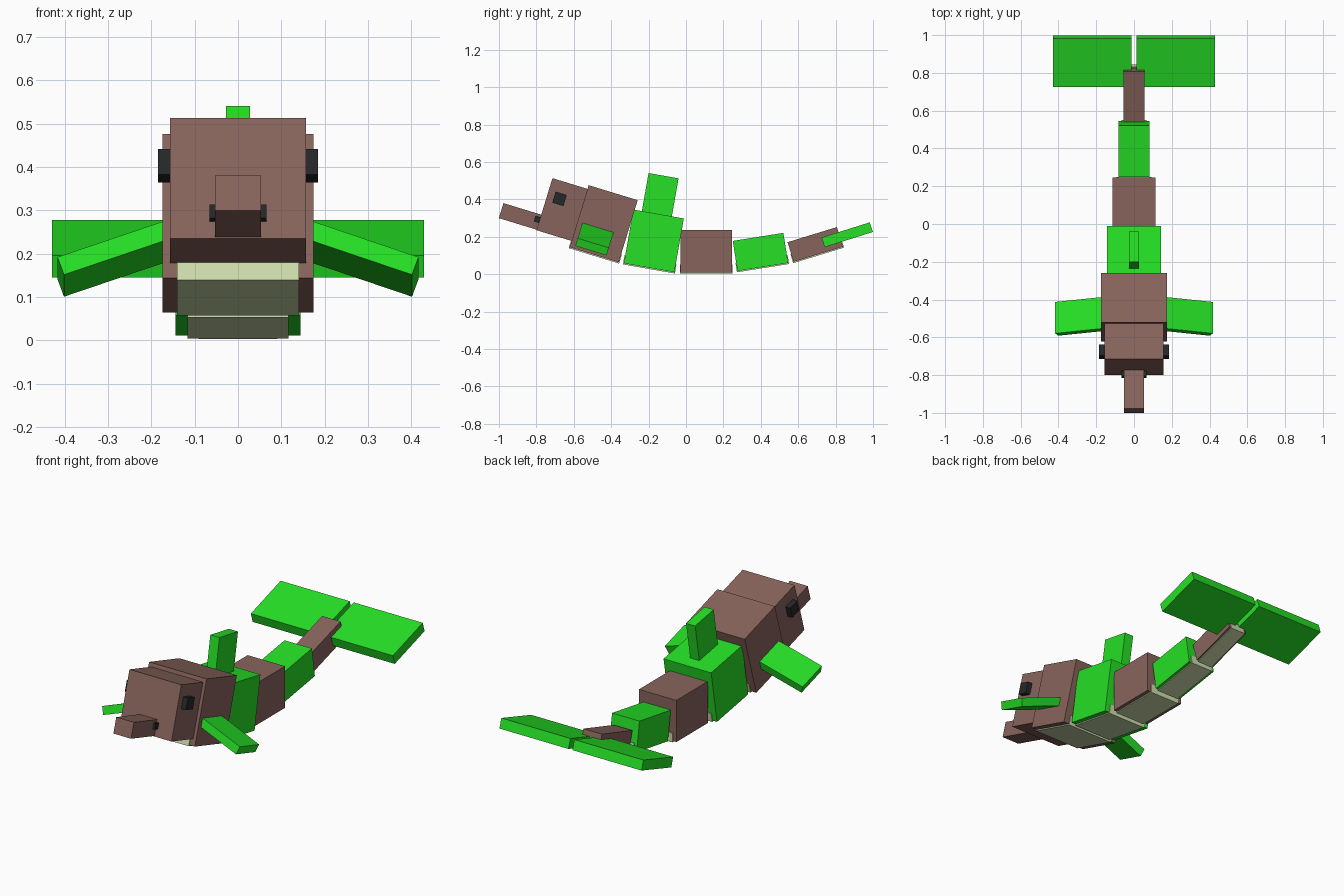
import bpy
from math import radians
from mathutils import Matrix, Vector

if "Cube" in bpy.data.objects:
    bpy.data.objects.remove(bpy.data.objects["Cube"])


def material(name, rgb):
    m = bpy.data.materials.new(name)
    m.diffuse_color = (*rgb, 1)
    m.use_nodes = True
    m.node_tree.nodes["Principled BSDF"].inputs["Base Color"].default_value = m.diffuse_color
    return m


BROWN = material("brown", (0.246, 0.127, 0.107))
GREEN = material("green", (0.019, 0.745, 0.019))
CREAM = material("cream", (0.61, 0.716, 0.413))
BLACK = material("black", (0.018, 0.020, 0.022))


def box(name, center, size, pitch, mat, roll=0):
    """Box of the given size, rolled about its length, then pitched about x."""
    bpy.ops.mesh.primitive_cube_add(size=1)
    ob = bpy.context.object
    ob.name = name
    ob.matrix_world = (Matrix.Translation(center)
                       @ Matrix.Rotation(radians(pitch), 4, 'X')
                       @ Matrix.Rotation(radians(roll), 4, 'Y')
                       @ Matrix.Diagonal((*size, 1)))
    ob.data.materials.append(mat)
    return ob


def segment(name, y, z, width, length, height, pitch, mat):
    """Body segment with a slightly proud belly slab along its underside."""
    box(name, (0, y, z), (width, length, height), pitch, mat)
    slab, proud = 0.05, 0.006
    offset = Matrix.Rotation(radians(pitch), 3, 'X') @ Vector((0, 0, -height / 2 - proud + slab / 2))
    box(name + "_belly", Vector((0, y, z)) + offset,
        (width * 0.81, length + 0.008, slab), pitch, CREAM)


# Body, front to back
segment("chest", -0.44, 0.27, 0.348, 0.274, 0.347, -17, BROWN)
segment("shoulder", -0.172, 0.178, 0.288, 0.274, 0.292, -10, GREEN)
segment("middle", 0.108, 0.123, 0.226, 0.274, 0.228, 0, BROWN)
segment("hip", 0.398, 0.119, 0.166, 0.274, 0.163, 9, GREEN)
segment("tail", 0.691, 0.159, 0.112, 0.276, 0.11, 17, BROWN)

# Head and snout
box("head", (0, -0.618, 0.332), (0.314, 0.29, 0.291), -17, BROWN)
box("snout", (0, -0.864, 0.302), (0.107, 0.26, 0.084), -17, BROWN)

# Back fin
box("back_fin", (0, -0.146, 0.379), (0.055, 0.163, 0.3), -10, GREEN)

# Paired parts
for side, s in (("right", 1), ("left", -1)):
    box(side + "_eye", (s * 0.165, -0.676, 0.403), (0.04, 0.062, 0.062), -17, BLACK)
    box(side + "_mouth_corner", (s * 0.052, -0.794, 0.293), (0.028, 0.032, 0.032), -17, BLACK)
    box(side + "_tail_fluke", (s * 0.221, 0.862, 0.211), (0.418, 0.27, 0.054), 17.5, GREEN)

    # Side fin, placed from its outer front top corner
    rot = Matrix.Rotation(radians(-17), 3, 'X') @ Matrix.Rotation(radians(19.5), 3, 'Y')
    length, width, thick = 0.33, 0.174, 0.045
    c = Vector((0.417, -0.579, 0.192)) + rot @ Vector((-length / 2, width / 2, -thick / 2))
    box(side + "_side_fin", (s * c.x, c.y, c.z), (length, width, thick), -17, GREEN, s * 19.5)
